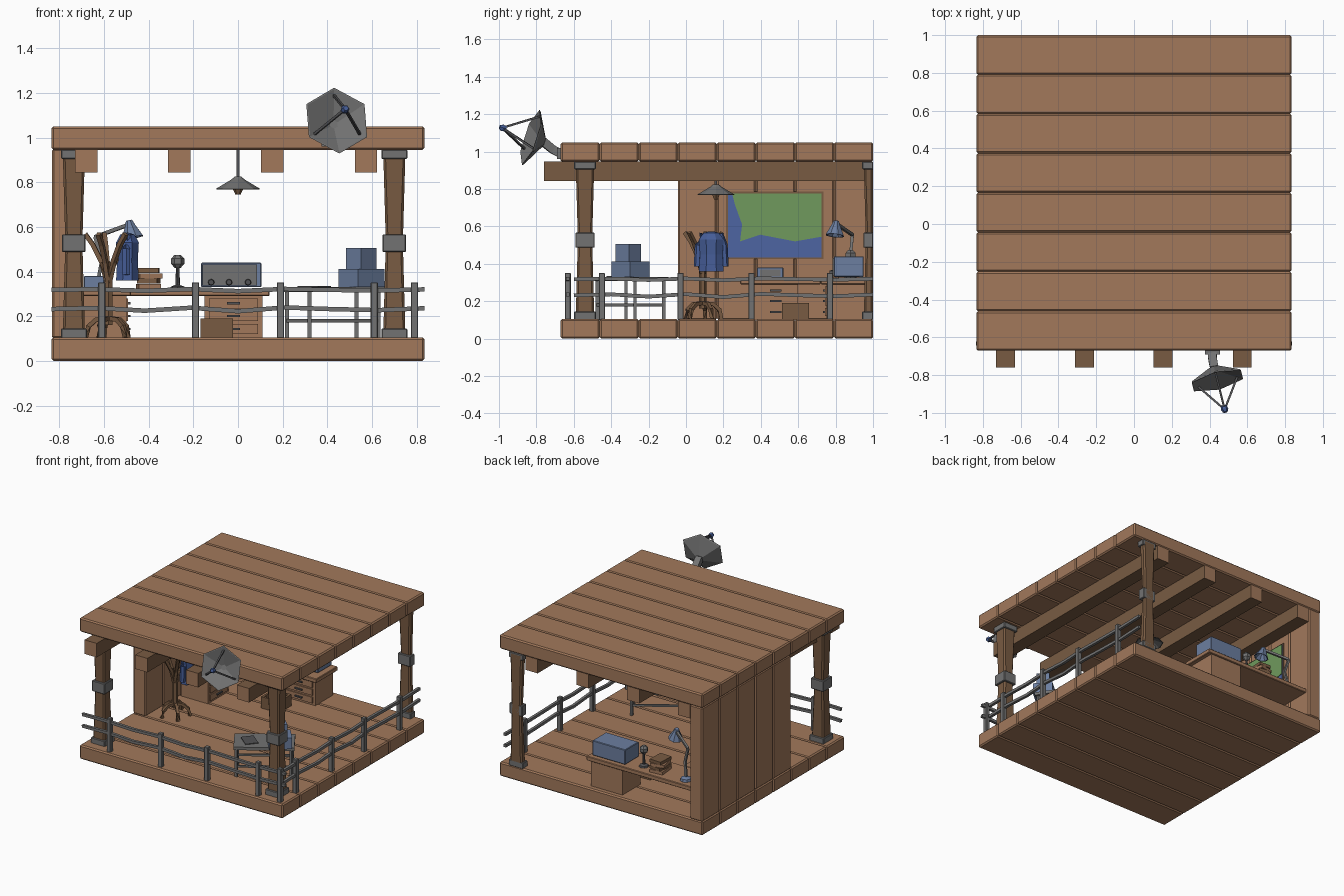
import bpy, bmesh, math
from mathutils import Vector, Matrix

if "Cube" in bpy.data.objects:
    bpy.data.objects.remove(bpy.data.objects["Cube"])

def mat(name, r, g, b):
    m = bpy.data.materials.new(name)
    m.diffuse_color = (r, g, b, 1)
    m.use_nodes = True
    m.node_tree.nodes["Principled BSDF"].inputs["Base Color"].default_value = m.diffuse_color
    return m

WOOD = mat("light wood", .36, .19, .105)
DARK = mat("dark wood", .19, .105, .055)
METAL = mat("grey metal", .17, .17, .17)
IRON = mat("dark iron", .085, .085, .09)
STEEL = mat("blue grey paint", .15, .21, .35)
CLOTH = mat("blue cloth", .06, .11, .31)
SEA = mat("map blue", .075, .13, .36)
LAND = mat("map green", .16, .32, .11)

def finish(name, bm, *mats, bevel=0):
    bmesh.ops.recalc_face_normals(bm, faces=bm.faces[:])
    me = bpy.data.meshes.new(name)
    bm.to_mesh(me)
    bm.free()
    ob = bpy.data.objects.new(name, me)
    bpy.context.collection.objects.link(ob)
    for m in mats:
        me.materials.append(m)
    if bevel:
        b = ob.modifiers.new("bevel", 'BEVEL')
        b.width, b.segments = bevel, 1
    return ob

def box(name, x, y, z, m, bevel=0, rot=0):
    """Box from (min, max) pairs, turned about its own centre."""
    bm = bmesh.new()
    c = [(p[0] + p[1]) / 2 for p in (x, y, z)]
    s = [p[1] - p[0] for p in (x, y, z)]
    bmesh.ops.create_cube(bm, size=1, matrix=Matrix.Diagonal((*s, 1)))
    ob = finish(name, bm, m, bevel=bevel)
    ob.location, ob.rotation_euler.z = c, rot
    return ob

def skin(bm, rings, closed=True):
    for a, b in zip(rings, rings[1:]):
        for i in range(len(a)):
            j = (i + 1) % len(a)
            bm.faces.new((a[i], a[j], b[j], b[i]))
    if closed:
        bm.faces.new(rings[0])
        bm.faces.new(rings[-1])

def lathe(name, loc, prof, n, m, phase=0, quat=None, sy=1, bevel=0, cut_y=None):
    bm = bmesh.new()
    rings = [[bm.verts.new((r * math.cos(phase + k * math.tau / n),
                            r * sy * math.sin(phase + k * math.tau / n), z))
              for k in range(n)] for r, z in prof]
    skin(bm, rings)
    if cut_y is not None:
        g = bm.verts[:] + bm.edges[:] + bm.faces[:]
        bmesh.ops.bisect_plane(bm, geom=g, plane_co=(0, cut_y, 0), plane_no=(0, 1, 0), clear_outer=True)
        bmesh.ops.holes_fill(bm, edges=[e for e in bm.edges if e.is_boundary])
    ob = finish(name, bm, m, bevel=bevel)
    ob.location = loc
    if quat:
        ob.rotation_mode, ob.rotation_quaternion = 'QUATERNION', quat
    return ob

def sweep(name, pts, w, m, n=4):
    bm = bmesh.new()
    pts = [Vector(p) for p in pts]
    rings = []
    for i, p in enumerate(pts):
        t = (pts[min(i + 1, len(pts) - 1)] - pts[max(i - 1, 0)]).normalized()
        s = t.cross((0, 0, 1) if abs(t.z) < .95 else (0, 1, 0)).normalized()
        u = s.cross(t)
        r = w / 2 / math.cos(math.pi / n)
        rings.append([bm.verts.new(p + r * (s * math.cos(a) + u * math.sin(a)))
                      for a in ((k + .5) * math.tau / n for k in range(n))])
    skin(bm, rings)
    return finish(name, bm, m)

# floor, roof and left wall planks
S = 1.67 / 8
for i in range(8):
    y = (-.67 + i * S, -.67 + (i + 1) * S)
    box("floor_plank", (-.835, .835), y, (0, .105), WOOD, .009)
    box("roof_plank", (-.835, .835), y, (.945, 1.05), WOOD, .009)
    if i >= 3:
        box("wall_plank", (-.833, -.73), y, (.1, .95), WOOD, .009)

# roof beams with light sawn ends
for x in (-.68, -.263, .154, .573):
    ob = box("roof_beam", (x - .05, x + .05), (-.76, .995), (.843, .947), DARK)
    ob.data.materials.append(WOOD)
    for f in ob.data.polygons:
        f.material_index = int(abs(f.normal.y) > .9)

# posts with metal collars, the back one halved at the edge
Q = math.sqrt(2)
for x, y, cut in ((-.735, -.54, None), (.7, -.54, None), (.7, 1, 0)):
    lathe("post", (x, y, 0), [(.05 * Q, .1), (.039 * Q, .5), (.039 * Q, .56), (.05 * Q, .945)],
          4, DARK, math.pi / 4, bevel=.01, cut_y=cut)
    for z0, z1, h in ((.1, .145, .058), (.487, .567, .052), (.905, .947, .058)):
        box("post_collar", (x - h, x + h), (y - h, y + h if cut is None else 1), (z0, z1), METAL, .004)

# railings on the front and right
wob = (0, .004, -.006, .005, -.008, .006, 0, -.004, .003)
for z, k in ((.318, .7), (.232, 1.2)):
    sweep("front_rail", [(-.835 + i * .20875, -.632, z + k * d) for i, d in enumerate(wob)], .02, METAL)
    sweep("side_rail", [(.79, -.6 + i * .2, z + k * d) for i, d in enumerate(wob)], .02, METAL)
for x, y in [(v, -.632) for v in (-.61, -.19, .19, .61, .79)] + [(.79, v) for v in (-.45, -.03, .35, .77)]:
    box("rail_post", (x - .016, x + .016), (y - .016, y + .016), (.1, .352), METAL, .003)

# dish antenna on the roof edge
axis = Vector((.23, -.92, .31)).normalized()
q = axis.to_track_quat('Z', 'Y')
c = Vector((.442, -.83, 1.076))
lathe("dish", c, [(.03, -.075), (.15, -.008), (.155, 0), (.148, 0), (.02, -.055)], 6, METAL, math.pi / 6, q)
feed = c + axis * .165
for k in range(3):
    a = math.pi / 2 + k * math.tau / 3
    sweep("dish_strut", [c + q @ Vector((.12 * math.cos(a), .12 * math.sin(a), -.01)), feed], .011, IRON)
lathe("dish_feed", feed, [(.016, -.02), (.02, 0), (.012, .015)], 6, CLOTH, 0, q)
sweep("dish_mount", [c - axis * .07, (.415, -.71, 1.01), (.415, -.66, .985)], .045, METAL)
box("dish_bracket", (.375, .455), (-.69, -.665), (.96, 1.02), METAL)

# hanging lamp
sweep("lamp_rod", [(0, .16, .95), (0, .16, .81)], .014, IRON)
lathe("lamp_shade", (0, .16, 0), [(.015, .825), (.03, .812), (.1, .77), (.094, .768), (.02, .8)], 8, METAL)
lathe("lamp_bulb", (0, .16, 0), [(.012, .8), (.022, .768), (.012, .745)], 6, DARK)

# L-shaped desk with two drawer cabinets
box("desk_back_top", (-.73, .14), (.72, .97), (.29, .322), WOOD, .004)
box("desk_left_top", (-.73, -.48), (.29, .72), (.29, .322), WOOD, .004)
box("back_cabinet", (-.15, .11), (.75, .96), (.1, .29), WOOD)
box("left_cabinet", (-.72, -.5), (.36, .6), (.1, .29), WOOD)
for z0 in (.12, .178, .235):
    z = (z0, z0 + .045)
    box("back_drawer", (-.13, .09), (.742, .75), z, WOOD)
    box("left_drawer", (-.5, -.492), (.38, .58), z, WOOD)
    box("back_handle", (-.05, .01), (.732, .743), (z0 + .018, z0 + .028), IRON)
    box("left_handle", (-.493, -.482), (.45, .51), (z0 + .018, z0 + .028), IRON)

# open waste bin
box("bin_base", (-.16, -.03), (.52, .65), (.1, .115), DARK)
for sx, sy in ((1, 0), (-1, 0), (0, 1), (0, -1)):
    x, y = -.095 + sx * .065, .585 + sy * .065
    hx, hy = (.008, .073) if sx else (.073, .008)
    box("bin_side", (x - hx, x + hx), (y - hy, y + hy), (.1, .19), DARK)

# radio set with grey face and knobs
box("radio_body", (-.165, .105), (.79, .95), (.33, .44), STEEL, .004)
box("radio_face", (-.16, .085), (.782, .79), (.337, .432), METAL)
for x in (-.12, -.04, .045):
    lathe("radio_knob", (x, .783, .352), [(.015, 0), (.012, .016)], 8, IRON,
          quat=Vector((0, -1, 0)).to_track_quat('Z', 'Y'))

# microphone
lathe("mic_stand", (-.27, .88, 0), [(.035, .322), (.03, .333), (.01, .34), (.008, .42)], 8, IRON)
lathe("mic_head", (-.27, .88, 0), [(.012, .415), (.03, .435), (.03, .458), (.014, .475)], 6, METAL)

# stacked books and a desk receiver
for i, (r, h) in enumerate(((.1, .05), (-.12, .045), (.2, .052), (-.05, .046))):
    z = .322 + i * .024
    box("book", (-.4 - h, -.4 + h), (.81, .93), (z, z + .022), (WOOD, DARK)[i % 2], rot=r)
box("receiver", (-.69, -.6), (.38, .52), (.322, .38), STEEL, .003)
box("receiver_face", (-.6, -.594), (.395, .505), (.332, .37), METAL)

# desk lamp
lathe("desk_lamp_base", (-.63, .9, 0), [(.04, .322), (.036, .34), (.012, .35)], 8, STEEL)
sweep("desk_lamp_arm", [(-.63, .9, .34), (-.61, .88, .45), (-.64, .89, .555)], .016, METAL)
sweep("desk_lamp_upper_arm", [(-.64, .89, .555), (-.49, .81, .61)], .016, METAL)
lathe("desk_lamp_head", (-.48, .8, .59), [(.015, .04), (.025, .015), (.052, -.04), (.045, -.04), (.015, 0)], 8, STEEL,
      quat=Vector((-.2, .1, 1)).to_track_quat('Z', 'Y'))

# coat stand with arched feet and spread arms
cx, cy = -.58, .09
sweep("stand_pole", [(cx, cy, .16), (cx, cy, .42)], .034, DARK, 6)
for k in range(5):
    a = .5 + k * math.tau / 5
    d = lambda r, z: (cx + r * math.cos(a), cy + r * math.sin(a), z)
    sweep("stand_foot", [d(.01, .19), d(.055, .185), d(.09, .155), d(.102, .105)], .02, DARK)
    sweep("stand_arm", [d(.008, .35), d(.03, .44), d(.07, .52), d(.105, .568)], .02, DARK)

# hanging coat
lathe("coat", (-.495, .135, 0), [(.055, .36), (.05, .45), (.055, .53), (.035, .565), (.015, .572)], 8, CLOTH, .39, sy=1.3)
for s in (-1, 1):
    sweep("coat_sleeve", [(-.495, .135 + s * .045, .56), (-.5, .135 + s * .068, .5), (-.5, .135 + s * .074, .385)],
          .034, CLOTH, 6)

# wall map
box("map_frame", (-.732, -.722), (.215, .735), (.425, .787), DARK)
box("map_sea", (-.724, -.718), (.225, .725), (.435, .777), SEA)
bm = bmesh.new()
land = [(.246, .777), (.725, .777), (.725, .545), (.583, .52), (.396, .556), (.289, .52), (.3, .61), (.262, .715)]
f = bm.faces.new([bm.verts.new((-.718, y, z)) for y, z in land])
r = bmesh.ops.extrude_face_region(bm, geom=[f])
bmesh.ops.translate(bm, vec=(.004, 0, 0), verts=[v for v in r["geom"] if isinstance(v, bmesh.types.BMVert)])
finish("map_land", bm, LAND)

# turned work table with papers and crates
T = math.radians(33)
tx, ty = .425, -.297
def tpos(u, v):
    return tx + u * math.cos(T) - v * math.sin(T), ty + u * math.sin(T) + v * math.cos(T)
box("table_top", (tx - .205, tx + .205), (ty - .11, ty + .11), (.308, .33), METAL, rot=T)
for s in (-1, 1):
    for u in (-1, 1):
        sweep("table_leg", [(*tpos(u * .185, s * .092), .1), (*tpos(u * .185, s * .092), .31)], .017, METAL)
    sweep("table_long_bar", [(*tpos(-.185, s * .092), .18), (*tpos(.185, s * .092), .18)], .014, METAL)
    sweep("table_end_bar", [(*tpos(s * .185, -.092), .18), (*tpos(s * .185, .092), .18)], .014, METAL)
px, py = tpos(-.1, 0)
box("papers", (px - .045, px + .045), (py - .06, py + .06), (.33, .335), IRON, rot=T + .3)
box("lower_crate", (.475, .63), (-.365, -.23), (.33, .412), STEEL, rot=.7)
box("upper_crate", (.502, .602), (-.355, -.263), (.412, .505), STEEL, rot=.8)
